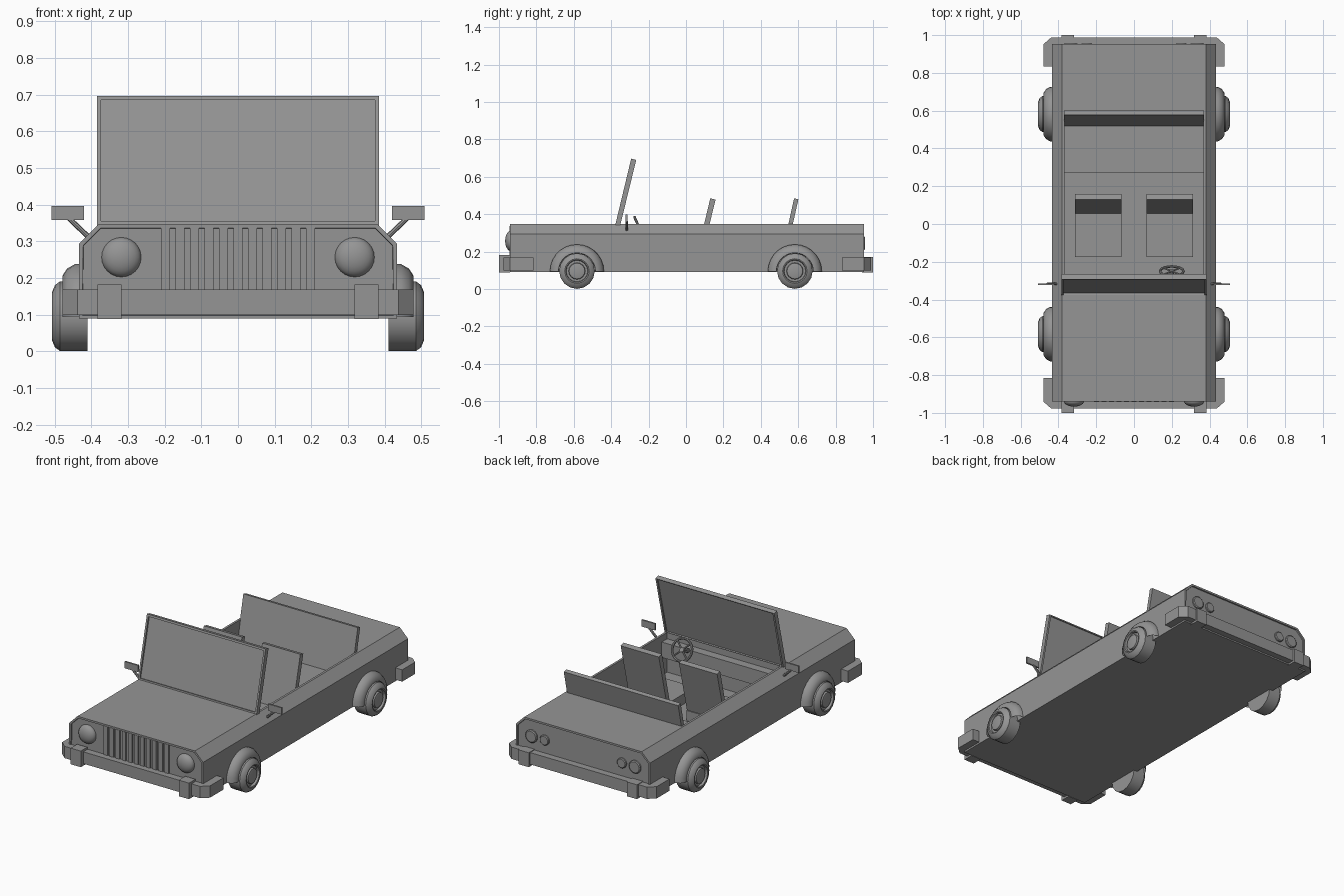
import bpy, bmesh, math
from mathutils import Matrix, Vector

if "Cube" in bpy.data.objects:
    bpy.data.objects.remove(bpy.data.objects["Cube"])

grey = bpy.data.materials.new("plain_grey")
grey.use_nodes = True
GREY = (0.3, 0.3, 0.3, 1)
grey.diffuse_color = GREY
grey.node_tree.nodes["Principled BSDF"].inputs["Base Color"].default_value = GREY


def make(name, bm, smooth=False):
    bmesh.ops.recalc_face_normals(bm, faces=bm.faces)
    mesh = bpy.data.meshes.new(name)
    bm.to_mesh(mesh)
    bm.free()
    obj = bpy.data.objects.new(name, mesh)
    bpy.context.collection.objects.link(obj)
    mesh.materials.append(grey)
    if smooth:
        bpy.ops.object.select_all(action='DESELECT')
        obj.select_set(True)
        bpy.context.view_layer.objects.active = obj
        bpy.ops.object.shade_smooth_by_angle(angle=math.radians(35))
    return obj


def box(name, x, y, z):
    bm = bmesh.new()
    bmesh.ops.create_cube(bm, size=1)
    for v in bm.verts:
        v.co = [(a + b) / 2 + c * (b - a) for c, (a, b) in zip(v.co, (x, y, z))]
    return make(name, bm)


def prism(name, points, vector):
    """Extrude a closed outline of 3D points along a vector."""
    bm = bmesh.new()
    face = bm.faces.new([bm.verts.new(p) for p in points])
    new = bmesh.ops.extrude_face_region(bm, geom=[face], use_keep_orig=True)["geom"]
    bmesh.ops.translate(bm, verts=[v for v in new if isinstance(v, bmesh.types.BMVert)], vec=vector)
    return make(name, bm)


def leaning(name, x, y_low, y_high, z_low, z_high, thick):
    """Panel that leans back from its lower to its upper edge."""
    outline = [(x[0], y_low, z_low), (x[0], y_low + thick, z_low),
               (x[0], y_high + thick, z_high - thick * .25), (x[0], y_high, z_high)]
    return prism(name, outline, (x[1] - x[0], 0, 0))


def lathe(name, profile, centre, axis, steps=16, start=0.0, sweep=math.tau):
    """Turn (radius, distance) pairs around an axis."""
    bm = bmesh.new()
    full = sweep > 6.28
    turn = Vector((0, 0, 1)).rotation_difference(Vector(axis)).to_matrix().to_4x4()
    place = Matrix.Translation(centre) @ turn
    rings = []
    for i in range(steps if full else steps + 1):
        a = start + sweep * i / steps
        rings.append([bm.verts.new(place @ Vector((r * math.cos(a), r * math.sin(a), d)))
                      for r, d in profile])
    for i in range(steps):
        one, two = rings[i], rings[(i + 1) % len(rings)]
        for j in range(len(profile) - 1):
            bm.faces.new((one[j], two[j], two[j + 1], one[j + 1]))
    bmesh.ops.remove_doubles(bm, verts=bm.verts, dist=1e-5)
    return make(name, bm, True)


def rod(name, a, b, radius):
    a, b = Vector(a), Vector(b)
    length = (b - a).length
    return lathe(name, [(0, 0), (radius, 0), (radius, length), (0, length)], a, b - a, 8)


# Body shell with chamfered shoulders and recessed end panels
BOTTOM, SHOULDER, TOP = 0.09, 0.294, 0.347
FRONT, BACK = -0.941, 0.953
section = [(-.433, BOTTOM), (.433, BOTTOM), (.433, SHOULDER),
           (.38, TOP), (-.38, TOP), (-.433, SHOULDER)]
body = prism("body", [(x, FRONT, z) for x, z in section], (0, BACK - FRONT, 0))
bm = bmesh.new()
bm.from_mesh(body.data)
ends = [f for f in bm.faces if abs(f.normal.y) > .9]
bmesh.ops.inset_individual(bm, faces=ends, thickness=.012)
bmesh.ops.inset_individual(bm, faces=ends, thickness=.001, depth=-.008)
bm.to_mesh(body.data)
bm.free()

# Open passenger tub
cutter = box("tub_cutter", (-.367, .367), (-.35, .56), (.115, .5))
cutter.hide_render = True
cutter.hide_viewport = True
cut = body.modifiers.new("tub", 'BOOLEAN')
cut.object = cutter
cut.solver = 'EXACT'

# Grille bars
for i in range(11):
    x = (i - 5) * .0396
    box("grille_bar", (x - .0125, x + .0125), (FRONT - .002, FRONT + .02), (.1, .338))

# Bumpers wrapping round the corners, with uprights
for name, s, end, tip in (("front", -1, .977, .815), ("rear", 1, .988, .835)):
    outer = [(.478, tip), (.478, end - .035), (.438, end)]
    inner = [(.425, end - .04), (.425, tip)]
    half = outer
    loop = half + [(-x, y) for x, y in reversed(half)]
    loop += [(-x, y) for x, y in reversed(inner)] + inner
    prism(name + "_bumper", [(x, s * y, .1) for x, y in loop], (0, 0, .069))
    for side in (-1, 1):
        x = side * .35
        y = sorted((s * .94, s))
        box(name + "_bumper_upright", (x - .033, x + .033), y, (.088, .182 if s < 0 else .172))

# Lamps
for side in (-1, 1):
    dome = [(.054 * math.cos(t * math.pi / 12), .03 * math.sin(t * math.pi / 12)) for t in range(7)]
    lathe("headlight", [(.054, -.02)] + dome, (side * .318, FRONT + .004, .257), (0, -1, 0), 24)
    for x, r in ((.335, .037), (.25, .029)):
        lathe("tail_lamp", [(r, 0), (r, .012), (r * .85, .016), (0, .016)],
              (side * x, BACK - .012, .245), (0, 1, 0), 20)

# Wheels and wheel arches
tyre = [(0, .41), (.095, .41), (.095, .485), (.085, .499), (.066, .507), (.06, .505),
        (.057, .492), (.045, .492), (.042, .503), (.03, .506), (0, .506)]
arch = [(.145, .42), (.144, .445), (.132, .466), (.112, .479), (.099, .479), (.097, .42)]
for side in (-1, 1):
    for name, y in (("front", -.583), ("rear", .582)):
        lathe(name + "_wheel", tyre, (0, y, .096), (side, 0, 0), 16)
        # Sweep only the upper half of the arch
        start = math.pi / 2 if side > 0 else -math.pi / 2
        lathe(name + "_wheel_arch", arch, (0, y, .094), (side, 0, 0), 14, start, math.pi)

# Windscreen: slim frame around a set-back pane
LOW, HIGH, Y_LOW, Y_HIGH = .343, .697, -.378, -.293


def lean_y(z):
    return Y_LOW + (z - LOW) / (HIGH - LOW) * (Y_HIGH - Y_LOW)


for side in (-1, 1):
    leaning("windscreen_post", sorted((side * .373, side * .384)), Y_LOW, Y_HIGH, LOW, HIGH, .027)
for z in (LOW, HIGH - .012):
    leaning("windscreen_rail", (-.375, .375), lean_y(z), lean_y(z + .012), z, z + .012, .027)
leaning("windscreen_pane", (-.375, .375), Y_LOW + .009, Y_HIGH + .009, LOW, HIGH - .008, .01)

# Seats
for side in (-1, 1):
    x = sorted((side * .065, side * .312))
    box("front_seat_cushion", x, (-.175, .09), (.11, .175))
    leaning("front_seat_back", x, .043, .13, .12, .485, .028)
box("rear_seat_cushion", (-.367, .367), (.27, .56), (.11, .215))
leaning("rear_seat_back", (-.37, .37), .515, .578, .2, .485, .023)

# Dashboard and steering
box("dashboard", (-.367, .367), (-.355, -.3), (.22, .31))
hub = Vector((.2, -.25, .328))
axis = Vector((0, .91, .41))
rim = [(.062 + .007 * math.cos(t * math.pi / 4), .007 * math.sin(t * math.pi / 4)) for t in range(9)]
lathe("steering_wheel_rim", rim, hub, axis, 20)
rod("steering_column", hub - axis * .1, hub + axis * .006, .013)
across = Vector((1, 0, 0))
down = axis.cross(across)
for i in range(4):
    a = math.pi / 4 + i * math.pi / 2
    rod("steering_spoke", hub, hub + (across * math.cos(a) + down * math.sin(a)) * .062, .005)

# Door mirrors on slanted stalks
for side in (-1, 1):
    box("door_mirror", sorted((side * .42, side * .508)), (-.324, -.314), (.358, .397))
    rod("mirror_stalk", (side * .4, -.317, .305), (side * .46, -.317, .362), .007)
